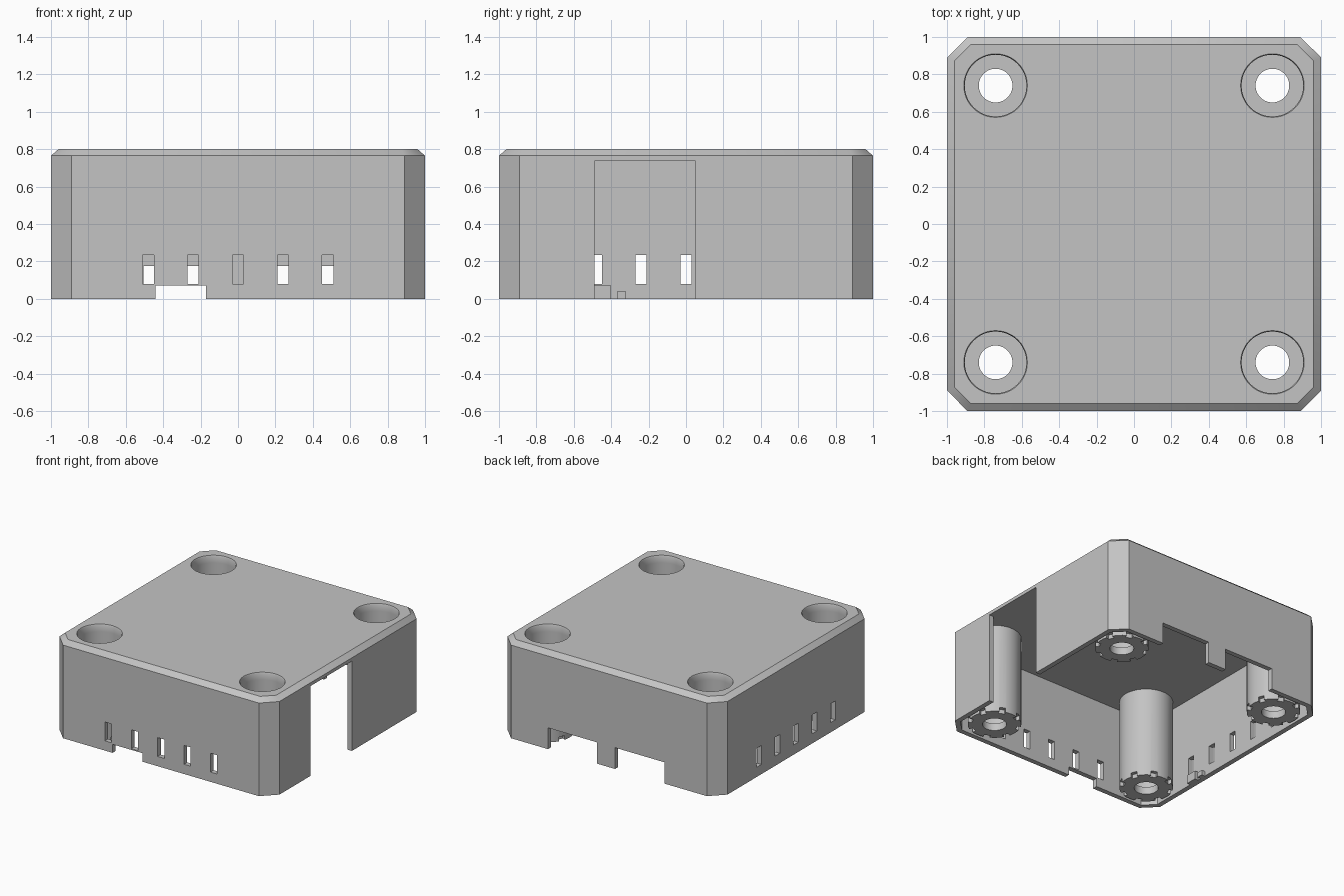
import bpy, bmesh
from math import cos, sin, pi, sqrt, radians
from mathutils import Matrix, Vector

cube = bpy.data.objects.get("Cube")
if cube:
    bpy.data.objects.remove(cube, do_unlink=True)

WALL, CEILING, TOP = 0.04, 0.74, 0.80
CHAMFER = 0.11
POST = 0.74
SLOTS = [i * 0.24 for i in range(-2, 3)]
CORNERS = [(sx * POST, sy * POST) for sx in (-1, 1) for sy in (-1, 1)]

grey = bpy.data.materials.new("light grey plastic")
grey.use_nodes = True
grey.diffuse_color = (0.55, 0.55, 0.55, 1)
grey.node_tree.nodes["Principled BSDF"].inputs["Base Color"].default_value = (0.55, 0.55, 0.55, 1)


def octagon_ring(bm, inset, z):
    """Square outline with cut corners, offset inwards by inset."""
    h = 1 - inset
    k = h - (CHAMFER - inset * (2 - sqrt(2)))
    pts = [(h, -k), (h, k), (k, h), (-k, h), (-h, k), (-h, -k), (-k, -h), (k, -h)]
    return [bm.verts.new((x, y, z)) for x, y in pts]


def prism(bm, levels):
    rings = [octagon_ring(bm, inset, z) for inset, z in levels]
    bm.faces.new(rings[0])
    bm.faces.new(rings[-1])
    for a, b in zip(rings, rings[1:]):
        for i in range(8):
            j = (i + 1) % 8
            bm.faces.new((a[i], a[j], b[j], b[i]))


def box(bm, x, y, z):
    """Box from three (low, high) ranges."""
    size = [b - a for a, b in (x, y, z)]
    mid = Vector([(a + b) / 2 for a, b in (x, y, z)])
    bmesh.ops.create_cube(bm, size=1, matrix=Matrix.Translation(mid) @ Matrix.Diagonal((*size, 1)))


def lathe(bm, profile, cx, cy, steps=48):
    """Closed (radius, z) profile turned around a vertical axis."""
    rings = []
    for s in range(steps):
        a = 2 * pi * s / steps
        rings.append([bm.verts.new((cx + r * cos(a), cy + r * sin(a), z)) for r, z in profile])
    n = len(profile)
    for s in range(steps):
        p, q = rings[s], rings[(s + 1) % steps]
        for i in range(n):
            j = (i + 1) % n
            bm.faces.new((p[i], q[i], q[j], p[j]))


def plug(bm, levels, cx, cy, steps=48):
    """Solid turned shape with end caps."""
    rings = [[bm.verts.new((cx + r * cos(2 * pi * s / steps), cy + r * sin(2 * pi * s / steps), z))
              for s in range(steps)] for r, z in levels]
    bm.faces.new(rings[0])
    bm.faces.new(rings[-1])
    for a, b in zip(rings, rings[1:]):
        for i in range(steps):
            j = (i + 1) % steps
            bm.faces.new((a[i], a[j], b[j], b[i]))


def make(name, bm):
    bmesh.ops.recalc_face_normals(bm, faces=bm.faces)
    mesh = bpy.data.meshes.new(name)
    bm.to_mesh(mesh)
    bm.free()
    obj = bpy.data.objects.new(name, mesh)
    bpy.context.collection.objects.link(obj)
    mesh.materials.append(grey)
    return obj


def cut(obj, bm):
    """Subtract a bmesh from obj, apply, and drop the cutter."""
    cutter = make("cutter", bm)
    cutter.hide_render = True
    mod = obj.modifiers.new("cut", "BOOLEAN")
    mod.operation, mod.solver, mod.object = "DIFFERENCE", "EXACT", cutter
    bpy.context.view_layer.update()
    graph = bpy.context.evaluated_depsgraph_get()
    result = bpy.data.meshes.new_from_object(obj.evaluated_get(graph))
    obj.modifiers.clear()
    obj.data = result
    bpy.data.objects.remove(cutter, do_unlink=True)


def smooth(obj):
    bpy.ops.object.select_all(action="DESELECT")
    obj.select_set(True)
    bpy.context.view_layer.objects.active = obj
    bpy.ops.object.shade_smooth_by_angle(angle=radians(30))


# Cover shell, open underneath
bm = bmesh.new()
prism(bm, [(0, 0), (0, 0.765), (0.04, TOP)])
shell = make("cover_shell", bm)
bm = bmesh.new()
prism(bm, [(WALL, -0.1), (WALL, CEILING)])
cut(shell, bm)

# Openings in the shell
bm = bmesh.new()
for s in SLOTS:
    span = (s - 0.03, s + 0.03)
    box(bm, span, (-1.1, -0.9), (0.08, 0.235))
    box(bm, (-1.1, -0.9), span, (0.08, 0.235))
box(bm, (-0.44, -0.17), (-1.1, -0.9), (-0.1, 0.07))
box(bm, (0.11, 0.555), (0.9, 1.1), (-0.1, 0.175))
box(bm, (-0.505, -0.055), (0.9, 1.1), (-0.1, 0.175))
box(bm, (0.9, 1.1), (-0.49, 0.05), (-0.1, 0.738))
for x, y in CORNERS:
    plug(bm, [(0.165, 0.6), (0.165, 0.79), (0.18, 0.82)], x, y)
cut(shell, bm)
smooth(shell)

# Screw posts with deep counterbores and notched feet
for i, (x, y) in enumerate(CORNERS):
    bm = bmesh.new()
    lathe(bm, [(0.09, 0), (0.2, 0), (0.2, CEILING), (0.165, CEILING), (0.165, 0.06), (0.09, 0.06)], x, y)
    post = make(f"screw_post_{i + 1}", bm)
    bm = bmesh.new()
    for k in range(8):
        a = 2 * pi * (k + 0.5) / 8
        place = (Matrix.Translation((x, y, 0)) @ Matrix.Rotation(a, 4, "Z")
                 @ Matrix.Translation((0.205, 0, 0)) @ Matrix.Diagonal((0.07, 0.05, 0.07, 1)))
        bmesh.ops.create_cube(bm, size=1, matrix=place)
    cut(post, bm)
    smooth(post)

# Small locating ribs inside the wall
for name, y, z in (("wide_rib", (-0.49, -0.40), (0, 0.07)), ("narrow_rib", (-0.37, -0.32), (0, 0.04))):
    bm = bmesh.new()
    box(bm, (-0.97, -0.93), y, z)
    make(name, bm)
